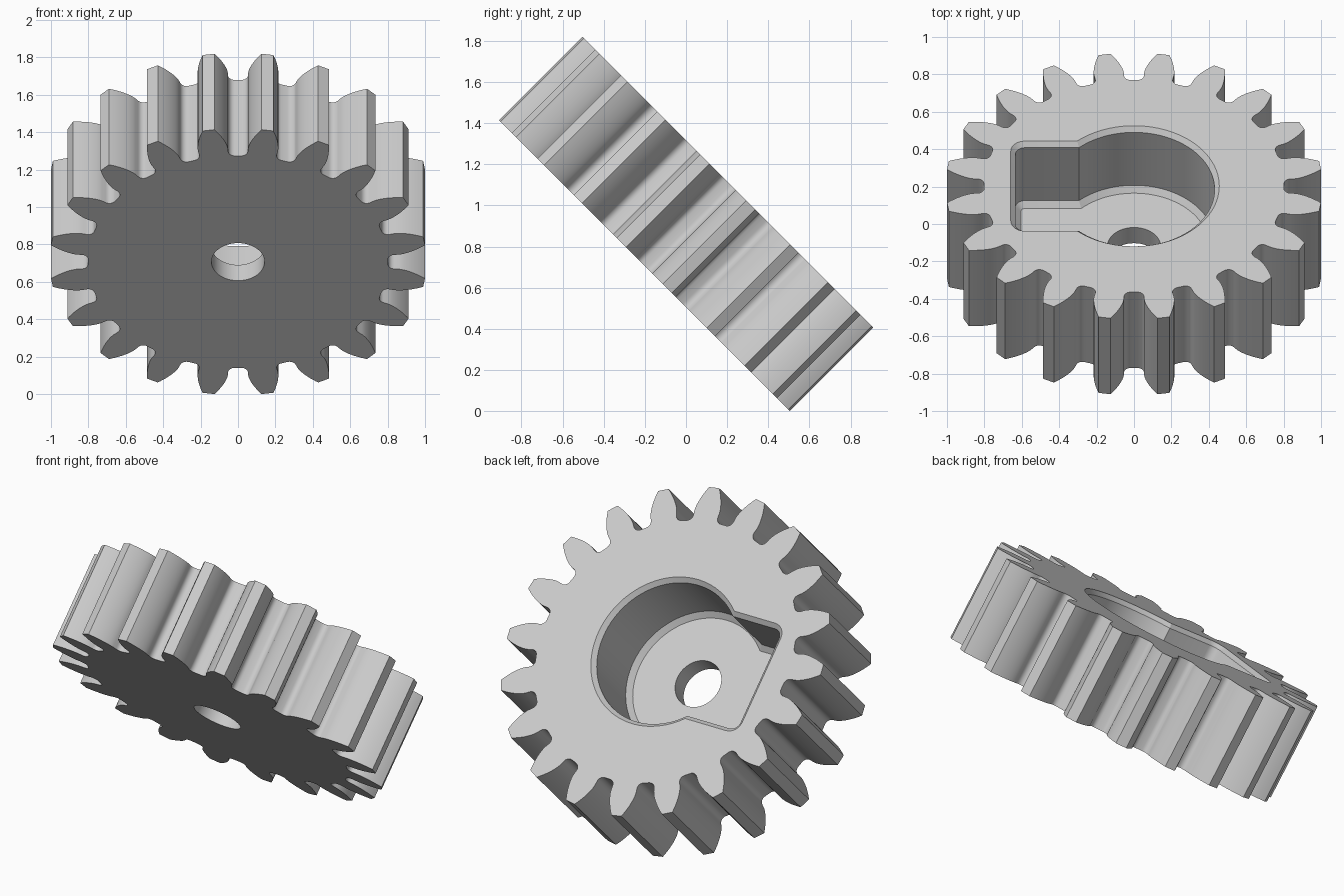
import bpy
import bmesh
from math import acos, asin, cos, pi, radians, sin, tan
from mathutils import Matrix, Vector

if "Cube" in bpy.data.objects:
    bpy.data.objects.remove(bpy.data.objects["Cube"], do_unlink=True)

# Gear proportions
TEETH = 20
MODULE = 0.0916
PITCH_R = MODULE * TEETH / 2
TIP_R = PITCH_R + MODULE
ROOT_R = PITCH_R - 1.25 * MODULE
PRESSURE = radians(20)
BASE_R = PITCH_R * cos(PRESSURE)
FILLET = 0.035
HALF = 0.287
FLOOR = HALF - 0.455
BORE_R = 0.142


def arc(cx, cy, r, start, end, steps):
    angles = [start + (end - start) * i / steps for i in range(steps + 1)]
    return [Vector((cx + r * cos(a), cy + r * sin(a))) for a in angles]


def involute(a):
    return tan(a) - a


def gear_outline():
    """Involute teeth with rounded roots, one tooth gap repeated around."""
    def gap_angle(r):
        tooth = pi / TEETH / 2 + involute(PRESSURE) - involute(acos(min(1, BASE_R / r)))
        return pi / TEETH - tooth

    wall = ROOT_R * tan(gap_angle(BASE_R)) + 0.002
    side = arc(ROOT_R + FILLET, wall - FILLET, FILLET, pi, pi / 2, 6)
    steps = 10
    for i in range(steps + 1):
        r = BASE_R + (TIP_R - BASE_R) * i / steps
        a = gap_angle(r)
        side.append(Vector((r * cos(a), r * sin(a))))
    gap = [Vector((p.x, -p.y)) for p in reversed(side)] + side
    return [Matrix.Rotation(2 * pi * k / TEETH, 2) @ p
            for k in range(TEETH) for p in gap]


def pocket_outline(grow):
    """Round pocket joined to a square-ended slot, grown by an offset."""
    r, h, left, corner = 0.431 + grow, 0.315 + grow, -0.634 - grow, 0.05 + grow
    sweep = pi - asin(h / r)
    pts = arc(0, 0, r, -sweep, sweep, 72)
    pts += arc(left + corner, h - corner, corner, pi / 2, pi, 6)
    pts += arc(left + corner, corner - h, corner, pi, 3 * pi / 2, 6)
    return pts


bm = bmesh.new()


def ring(points, z):
    verts = [bm.verts.new((p.x, p.y, z)) for p in points]
    return verts, [bm.edges.new((verts[i - 1], verts[i])) for i in range(len(verts))]


def walls(a, b):
    for i in range(len(a[0])):
        bm.faces.new((a[0][i - 1], a[0][i], b[0][i], b[0][i - 1]))


def plate(outer, inner, normal):
    bmesh.ops.triangle_fill(bm, edges=outer[1] + inner[1], use_beauty=True, normal=normal)


# Toothed rim
teeth = gear_outline()
rim_low, rim_high = ring(teeth, -HALF), ring(teeth, HALF)
walls(rim_low, rim_high)

# Pocket with chamfers at its mouth and floor
levels = [(0.025, HALF), (0, HALF - 0.025), (0, FLOOR + 0.03), (-0.03, FLOOR)]
pocket = [ring(pocket_outline(grow), z) for grow, z in levels]
for upper, lower in zip(pocket, pocket[1:]):
    walls(upper, lower)

# Shaft bore through the floor
bore = arc(0, 0, BORE_R, 0, 2 * pi, 48)[:-1]
bore_high, bore_low = ring(bore, FLOOR), ring(bore, -HALF)
walls(bore_high, bore_low)

# Flat faces: top, pocket floor, underside
plate(rim_high, pocket[0], (0, 0, 1))
plate(pocket[-1], bore_high, (0, 0, 1))
plate(rim_low, bore_low, (0, 0, -1))
bmesh.ops.recalc_face_normals(bm, faces=bm.faces[:])

mesh = bpy.data.meshes.new("gear")
bm.to_mesh(mesh)
bm.free()
gear = bpy.data.objects.new("gear", mesh)
bpy.context.scene.collection.objects.link(gear)

# Lean the gear back on its rim
gear.rotation_euler.x = radians(-45)
gear.location.z = 0.91

# Plain grey material
grey = bpy.data.materials.new("light grey")
grey.use_nodes = True
colour = (0.6, 0.6, 0.6, 1)
grey.diffuse_color = colour
grey.node_tree.nodes["Principled BSDF"].inputs["Base Color"].default_value = colour
mesh.materials.append(grey)

# Smooth flanks with crisp edges
bpy.ops.object.select_all(action="DESELECT")
gear.select_set(True)
bpy.context.view_layer.objects.active = gear
bpy.ops.object.shade_smooth_by_angle(angle=radians(28))
